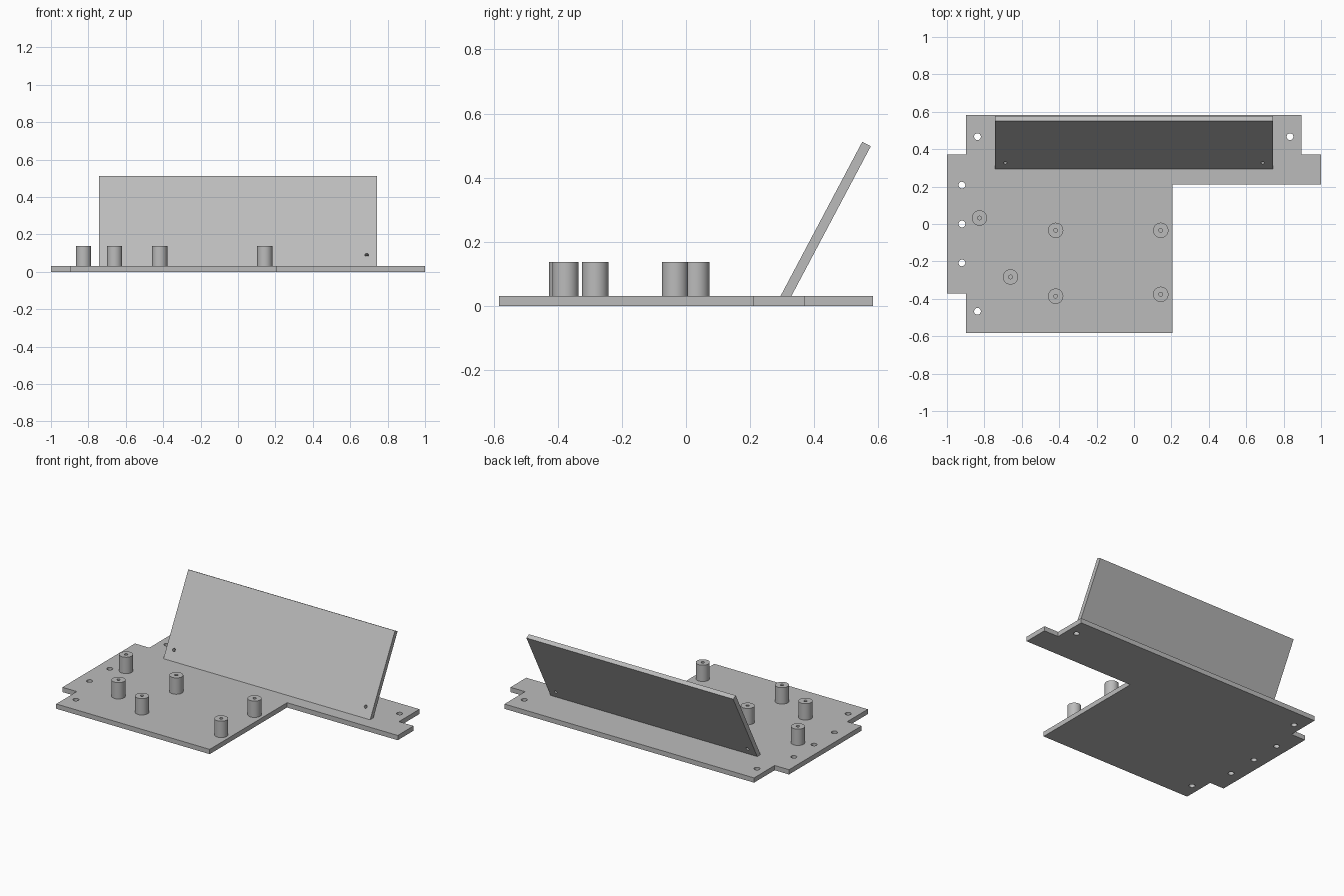
import bpy, bmesh
from math import cos, sin, pi, atan2, hypot
from mathutils import Matrix

cube = bpy.data.objects.get("Cube")
if cube:
    bpy.data.objects.remove(cube, do_unlink=True)

GREY = (0.5, 0.5, 0.5, 1)
grey = bpy.data.materials.new("plain grey")
grey.use_nodes = True
grey.diffuse_color = GREY
grey.node_tree.nodes["Principled BSDF"].inputs["Base Color"].default_value = GREY


def circle(x, y, radius, sides=32):
    return [(x + radius * cos(2 * pi * i / sides), y + radius * sin(2 * pi * i / sides))
            for i in range(sides)]


def perforated_slab(name, outline, holes, thickness, matrix):
    """Fill an outline with holes left open, then extrude it upwards."""
    bm = bmesh.new()
    edges = []
    for loop in [outline] + holes:
        verts = [bm.verts.new((x, y, 0)) for x, y in loop]
        edges += [bm.edges.new((verts[i - 1], verts[i])) for i in range(len(verts))]
    bmesh.ops.triangle_fill(bm, edges=edges, use_beauty=True, normal=(0, 0, 1))
    raised = bmesh.ops.extrude_face_region(bm, geom=bm.faces[:])["geom"]
    bmesh.ops.translate(bm, vec=(0, 0, thickness),
                        verts=[v for v in raised if isinstance(v, bmesh.types.BMVert)])
    bmesh.ops.recalc_face_normals(bm, faces=bm.faces[:])
    mesh = bpy.data.meshes.new(name)
    bm.to_mesh(mesh)
    bm.free()
    mesh.materials.append(grey)
    obj = bpy.data.objects.new(name, mesh)
    obj.matrix_world = matrix
    bpy.context.collection.objects.link(obj)
    bpy.ops.object.select_all(action="DESELECT")
    obj.select_set(True)
    bpy.context.view_layer.objects.active = obj
    bpy.ops.object.shade_smooth_by_angle()
    return obj


# Base plate with notched corners and screw holes
PLATE = 0.031
outline = [(-0.897, -0.583), (0.205, -0.583), (0.205, 0.21), (1, 0.21), (1, 0.372),
           (0.895, 0.372), (0.895, 0.583), (-0.897, 0.583), (-0.897, 0.372),
           (-1, 0.372), (-1, -0.372), (-0.897, -0.372)]
screw_holes = [(-0.837, 0.467), (0.834, 0.467), (-0.92, 0.208), (-0.92, 0),
               (-0.92, -0.208), (-0.837, -0.467)]
perforated_slab("base_plate", outline, [circle(x, y, 0.018) for x, y in screw_holes],
                PLATE, Matrix())

# Standoffs with a screw hole in the top
standoffs = [(-0.826, 0.032), (-0.66, -0.283), (-0.419, -0.034), (-0.419, -0.386),
             (0.143, -0.034), (0.143, -0.376)]
for n, (x, y) in enumerate(standoffs, 1):
    perforated_slab(f"standoff_{n}", circle(0, 0, 0.041), [circle(0, 0, 0.01)],
                    0.137 - PLATE, Matrix.Translation((x, y, PLATE)))

# Panel leaning back, its lower edge sunk into the plate
FOOT_Y, TOP_Y, TOP_Z = 0.295, 0.55, 0.512
HALF, THICK = 0.742, 0.03
rise = TOP_Z - PLATE
length = hypot(TOP_Y - FOOT_Y, rise)
slope = atan2(rise, TOP_Y - FOOT_Y)
face = [(-HALF, 0), (HALF, 0), (HALF, length), (-HALF, length)]
lean = Matrix.Translation((0, FOOT_Y, PLATE)) @ Matrix.Rotation(slope, 4, "X")
perforated_slab("leaning_panel", face, [circle(s * 0.688, 0.067, 0.01) for s in (-1, 1)],
                -THICK, lean)
